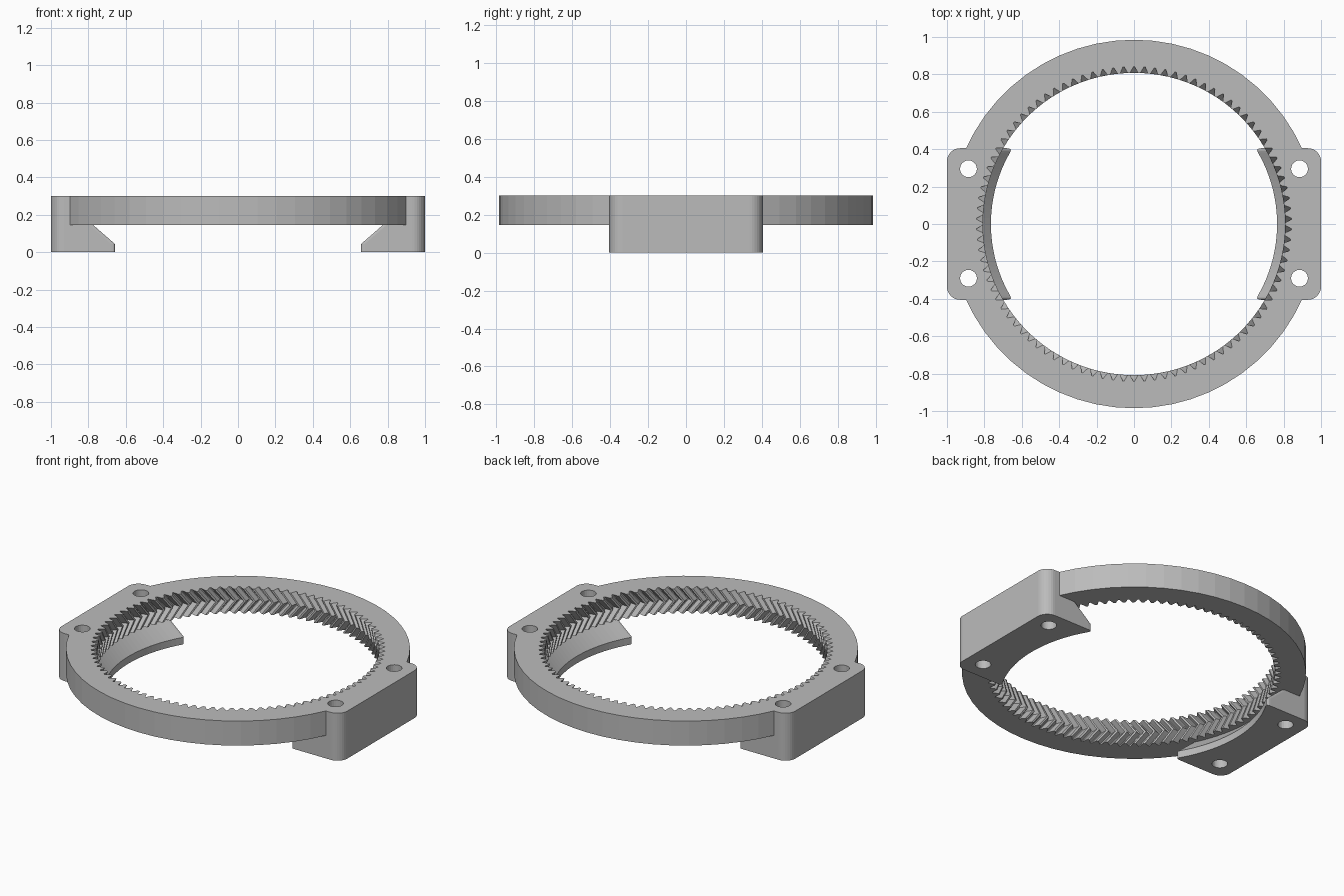
import bpy, bmesh, math
from mathutils import Vector

if "Cube" in bpy.data.objects:
    bpy.data.objects.remove(bpy.data.objects["Cube"])

TEETH = 94
TOP, RING_BASE = 0.30, 0.145
MIDDLE = (TOP + RING_BASE) / 2
PITCH = math.tau / TEETH

grey = bpy.data.materials.new("plain grey")
grey.use_nodes = True
colour = (0.5, 0.5, 0.5, 1)
grey.diffuse_color = colour
grey.node_tree.nodes["Principled BSDF"].inputs["Base Color"].default_value = colour


def polar(r, a):
    return Vector((r * math.cos(a), r * math.sin(a)))


def loft(name, layers):
    """Closed solid through a stack of (z, outline) layers."""
    bm = bmesh.new()
    loops = [[bm.verts.new((p.x, p.y, z)) for p in pts] for z, pts in layers]
    n = len(loops[0])
    for low, high in zip(loops, loops[1:]):
        for i in range(n):
            j = (i + 1) % n
            bm.faces.new((low[i], low[j], high[j], high[i]))
    bm.faces.new(loops[0][::-1])
    bm.faces.new(loops[-1])
    bmesh.ops.recalc_face_normals(bm, faces=bm.faces)
    mesh = bpy.data.meshes.new(name)
    bm.to_mesh(mesh)
    bm.free()
    mesh.materials.append(grey)
    obj = bpy.data.objects.new(name, mesh)
    bpy.context.collection.objects.link(obj)
    return obj


def circle(r, n, centre=Vector((0, 0))):
    return [centre + polar(r, math.tau * i / n) for i in range(n)]


def combine(body, other, operation):
    other.hide_render = True
    mod = body.modifiers.new(operation, 'BOOLEAN')
    mod.operation, mod.object, mod.solver = operation, other, 'EXACT'
    bpy.context.view_layer.objects.active = body
    bpy.ops.object.modifier_apply(modifier=mod.name)
    bpy.data.objects.remove(other)


# Ring body
ring = loft("ring_gear_housing", [(z, circle(0.985, 60)) for z in (RING_BASE, TOP)])


# Herringbone teeth: the opening twists one way, then back
def tooth_outline(turn):
    shape = ((0.808, -0.12), (0.808, 0.12), (0.842, 0.44), (0.842, 0.56))
    return [polar(r, PITCH * (i + f + turn)) for i in range(TEETH) for r, f in shape]


layers = [(RING_BASE - 0.05, tooth_outline(0))]
for i in range(9):
    t = i / 8
    z = RING_BASE + (TOP - RING_BASE) * t
    layers.append((z, tooth_outline(-1.1 * (1 - abs(2 * t - 1)))))
layers.append((TOP + 0.05, tooth_outline(0)))
combine(ring, loft("tooth_cutter", layers), 'DIFFERENCE')


# Mounting blocks: rounded outside corners, curved and sloped inner lip
def block_outline(r, side):
    half, corner = 0.405, 0.07
    upper = []
    tip = Vector((math.sqrt(r * r - half * half), half))
    tip_angle = math.asin(half / r)
    for i in range(9):
        upper.append(Vector((1 - corner, half - corner)) + polar(corner, math.pi / 2 * i / 8))
    start, end = tip + Vector((0.03, 0)), polar(r, tip_angle - 0.035)
    for i in range(6):
        t = i / 5
        upper.append(start * (1 - t) ** 2 + tip * 2 * t * (1 - t) + end * t * t)
    for i in range(1, 12):
        upper.append(polar(r, (tip_angle - 0.035) * (1 - i / 12)))
    pts = upper + [Vector((r, 0))] + [Vector((p.x, -p.y)) for p in reversed(upper)]
    return [Vector((p.x * side, p.y)) for p in pts]


for side in (-1, 1):
    profile = ((0, 0.765), (0.045, 0.765), (RING_BASE, 0.865), (TOP, 0.865))
    block = loft("mounting_block", [(z, block_outline(r, side)) for z, r in profile])
    combine(ring, block, 'UNION')

# Four bolt holes
for x in (-0.885, 0.885):
    for y in (-0.29, 0.295):
        hole = loft("bolt_hole", [(z, circle(0.045, 24, Vector((x, y)))) for z in (-0.1, 0.4)])
        combine(ring, hole, 'DIFFERENCE')
